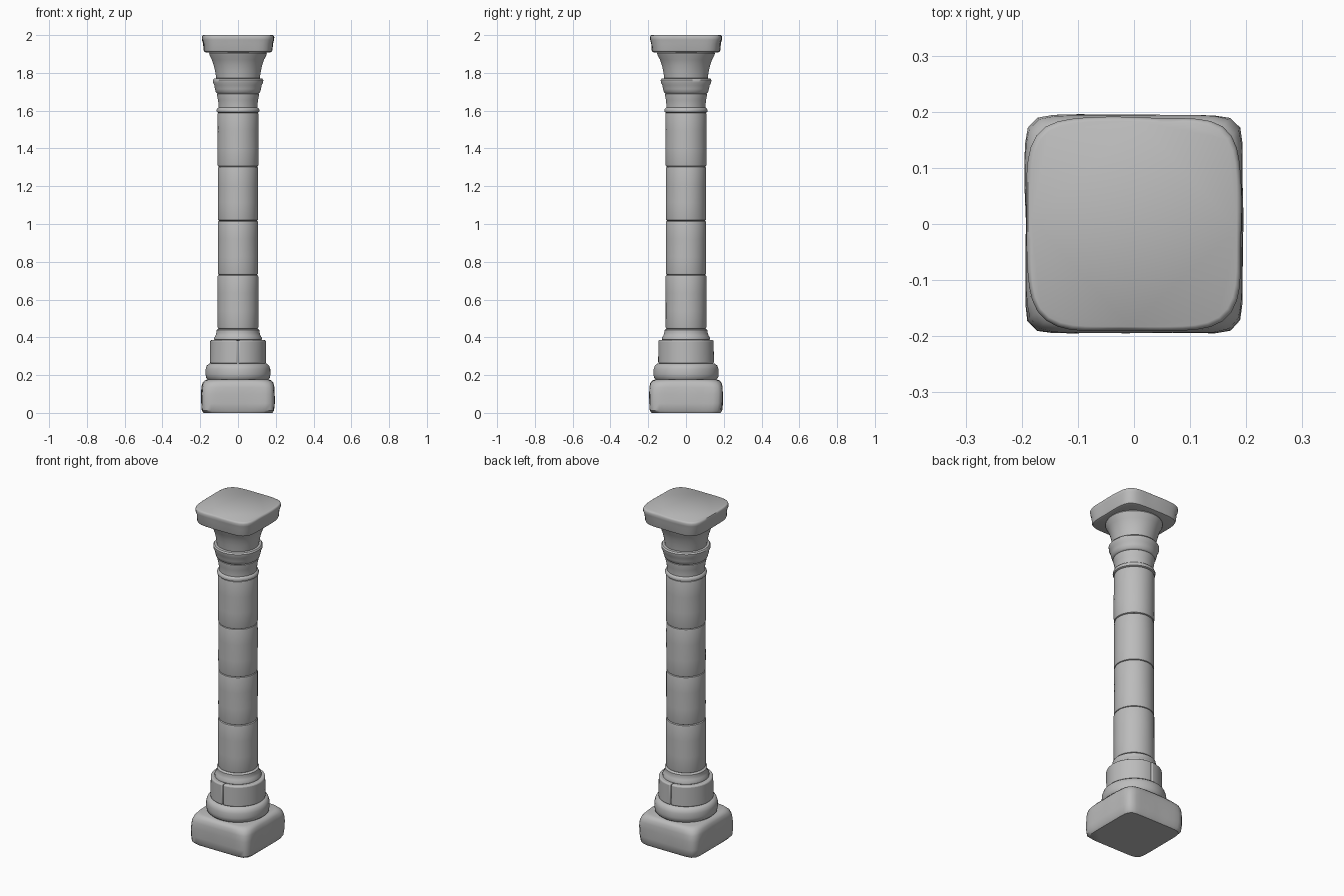
import bpy, bmesh, math
from mathutils import Vector, noise

cube = bpy.data.objects.get("Cube")
if cube:
    bpy.data.objects.remove(cube, do_unlink=True)

stone = bpy.data.materials.new("grey stone")
stone.use_nodes = True
colour = (0.5, 0.5, 0.5, 1)
stone.diffuse_color = colour
bsdf = next(n for n in stone.node_tree.nodes if n.type == "BSDF_PRINCIPLED")
bsdf.inputs["Base Color"].default_value = colour
bsdf.inputs["Roughness"].default_value = 0.8

SEGS = 64


def finish(name, bm, bevel=0.0, wear=0.002):
    """Give the stone a slightly worn surface, then link it as a smooth object."""
    bmesh.ops.recalc_face_normals(bm, faces=bm.faces)
    for v in bm.verts:
        if 0.001 < v.co.z < 1.999:
            n = noise.noise(v.co * 9 + Vector((3, 7, 1)))
            v.co.x *= 1 + n * wear / 0.12
            v.co.y *= 1 + n * wear / 0.12
    mesh = bpy.data.meshes.new(name)
    bm.to_mesh(mesh)
    bm.free()
    mesh.materials.append(stone)
    ob = bpy.data.objects.new(name, mesh)
    bpy.context.collection.objects.link(ob)
    if bevel:
        mod = ob.modifiers.new("worn edges", "BEVEL")
        mod.width, mod.segments, mod.limit_method = bevel, 3, "ANGLE"
    bpy.ops.object.select_all(action="DESELECT")
    ob.select_set(True)
    bpy.context.view_layer.objects.active = ob
    bpy.ops.object.shade_smooth_by_angle(angle=math.radians(40))
    return ob


def loft(name, levels, bevel=0.0):
    """Stack closed rings (half width, height, squareness); squareness 2 is round."""
    bm = bmesh.new()
    rings = []
    for half, z, power in levels:
        ring = []
        for i in range(SEGS):
            a = 2 * math.pi * (i + 0.5) / SEGS
            c, s = math.cos(a), math.sin(a)
            r = half / (abs(c) ** power + abs(s) ** power) ** (1 / power)
            ring.append(bm.verts.new((r * c, r * s, z)))
        rings.append(ring)
    for low, high in zip(rings, rings[1:]):
        for i in range(SEGS):
            j = (i + 1) % SEGS
            bm.faces.new((low[i], low[j], high[j], high[i]))
    bm.faces.new(rings[0])
    bm.faces.new(rings[-1])
    return finish(name, bm, bevel)


def turned(name, profile, bevel=0.0):
    return loft(name, [(r, z, 2) for r, z in profile], bevel)


def half_ring(name, radius, z0, z1, side):
    """Half of a split round block, with a narrow joint at x = 0."""
    bm = bmesh.new()
    steps = SEGS // 2
    pts = []
    for i in range(steps + 1):
        a = math.pi * (i / steps - 0.5)
        pts.append((side * (radius * math.cos(a) + 0.0015), radius * math.sin(a)))
    low = [bm.verts.new((x, y, z0)) for x, y in pts]
    high = [bm.verts.new((x, y, z1)) for x, y in pts]
    for i in range(len(pts)):
        j = (i + 1) % len(pts)
        bm.faces.new((low[i], low[j], high[j], high[i]))
    bm.faces.new(low)
    bm.faces.new(high)
    return finish(name, bm, 0.008)


# Foot: square plinth with worn upper corners, and stepped round blocks
loft("plinth", [(0.182, 0, 9), (0.191, 0.012, 10), (0.194, 0.05, 11), (0.194, 0.10, 11),
                (0.193, 0.135, 9), (0.188, 0.158, 7), (0.178, 0.171, 5.5), (0.165, 0.176, 5)])
turned("lower_base_ring", [(0.155, 0.172), (0.169, 0.185), (0.172, 0.205), (0.171, 0.232),
                           (0.165, 0.250), (0.153, 0.260), (0.14, 0.262)])
for side, label in ((1, "left"), (-1, "right")):
    half_ring(label + "_split_block", 0.147, 0.261, 0.385, side)
turned("upper_base_ring", [(0.115, 0.380), (0.127, 0.388), (0.127, 0.398), (0.119, 0.410),
                           (0.115, 0.425), (0.115, 0.438), (0.106, 0.444)])

# Shaft: four drums with rounded joints
BOTTOM, DRUM = 0.444, 0.2865
for i, r in enumerate((0.108, 0.1065, 0.1065, 0.1085)):
    z0 = BOTTOM + i * DRUM
    z1 = z0 + DRUM
    turned("shaft_drum_" + str(i + 1),
           [(r - 0.007, z0), (r - 0.002, z0 + 0.003), (r, z0 + 0.01), (r, z0 + DRUM / 3),
            (r, z1 - DRUM / 3), (r, z1 - 0.01), (r - 0.002, z1 - 0.003), (r - 0.007, z1)])

# Capital: collar, neck, ring, flared bell and square slab
turned("collar", [(0.103, 1.588), (0.112, 1.593), (0.114, 1.602), (0.110, 1.612), (0.100, 1.618)])
turned("neck", [(0.103, 1.612), (0.103, 1.630), (0.106, 1.655), (0.111, 1.680),
                (0.111, 1.688), (0.104, 1.694)])
turned("capital_ring", [(0.108, 1.690), (0.117, 1.697), (0.122, 1.715), (0.126, 1.735),
                        (0.133, 1.748), (0.134, 1.762), (0.128, 1.770), (0.113, 1.772)])
turned("capital_bell", [(0.114, 1.765), (0.117, 1.785), (0.121, 1.810), (0.128, 1.840),
                        (0.138, 1.870), (0.150, 1.893), (0.153, 1.902), (0.148, 1.912)])
loft("top_slab", [(0.168, 1.908, 5), (0.178, 1.912, 5), (0.182, 1.922, 5), (0.184, 1.955, 5),
                  (0.190, 1.975, 5), (0.191, 1.990, 5), (0.188, 1.997, 5), (0.183, 2.0, 5)])
